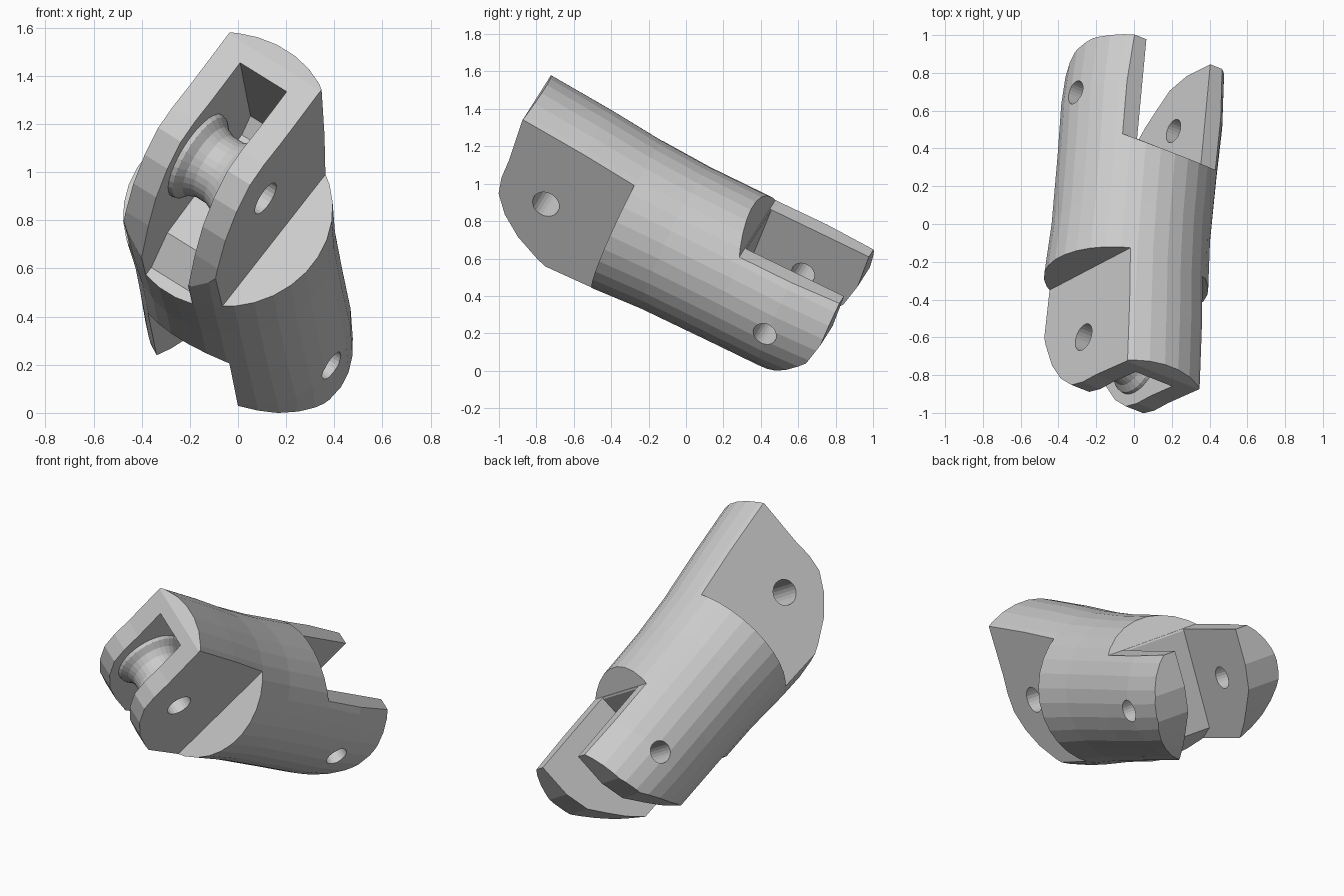
import bpy, bmesh, math
from mathutils import Matrix, Vector

if "Cube" in bpy.data.objects:
    bpy.data.objects.remove(bpy.data.objects["Cube"], do_unlink=True)

grey = bpy.data.materials.new("light_grey")
grey.use_nodes = True
colour = (0.6, 0.6, 0.6, 1)
grey.diffuse_color = colour
grey.node_tree.nodes["Principled BSDF"].inputs["Base Color"].default_value = colour

# Local frame: X along the pins, Y from front to back, Z across the link
pin = Vector((0.805, -0.317, -0.5)).normalized()
length = Vector((0.085, 0.9, -0.435))
length = (length - pin * length.dot(pin)).normalized()
across = pin.cross(length)
frame = Matrix((pin, length, across)).transposed().to_4x4()
frame.translation = (-0.018, -0.0575, 0.715)


def loft(name, rings):
    """Skin a closed solid over equal rings of points."""
    bm = bmesh.new()
    loops = [[bm.verts.new(p) for p in ring] for ring in rings]
    count = len(loops[0])
    for a, b in zip(loops, loops[1:]):
        for i in range(count):
            j = (i + 1) % count
            bm.faces.new((a[i], a[j], b[j], b[i]))
    bm.faces.new(loops[0])
    bm.faces.new(loops[-1])
    bmesh.ops.recalc_face_normals(bm, faces=bm.faces)
    mesh = bpy.data.meshes.new(name)
    bm.to_mesh(mesh)
    bm.free()
    mesh.materials.append(grey)
    obj = bpy.data.objects.new(name, mesh)
    bpy.context.collection.objects.link(obj)
    return obj


def prism(name, outline, x0, x1):
    """Extrude a (y, z) outline along the pin direction."""
    return loft(name, [[(x, y, z) for y, z in outline] for x in (x0, x1)])


def turned(name, profile, y, sides=32):
    """Turn an (x, radius) profile about a pin."""
    angles = [math.tau * i / sides for i in range(sides)]
    return loft(name, [[(x, y + r * math.cos(a), r * math.sin(a)) for a in angles]
                       for x, r in profile])


def boolean(target, cutter, operation="DIFFERENCE"):
    mod = target.modifiers.new("cut", "BOOLEAN")
    mod.operation = operation
    mod.solver = "EXACT"
    mod.object = cutter
    bpy.context.view_layer.objects.active = target
    bpy.ops.object.modifier_apply(modifier=mod.name)
    bpy.data.objects.remove(cutter, do_unlink=True)


# Tapered round body: y, half width, half height, height offset
sections = [(-1.05, .45, .49, .03), (-.6, .45, .46, .015), (-.28, .437, .437, 0),
            (0, .425, .42, 0), (.4, .43, .415, 0), (.7, .44, .41, 0), (1.05, .42, .395, 0)]
angles = [math.tau * (i + 0.5) / 32 for i in range(32)]
body = loft("link_body", [[(w * math.cos(a), y, c + h * math.sin(a)) for a in angles]
                          for y, w, h, c in sections])

# Rounded ends
ends = [(-.45, -.6), (-.45, -.42), (-.62, -.35), (-.76, -.275), (-.87, -.18),
        (-.944, -.073), (-.962, .03), (-.96, .15), (-.975, .43), (-.93, .6),
        (.975, .6), (.985, .08), (.95, -.07), (.87, -.18), (.8, -.27), (.7, -.37), (.6, -.6)]
boolean(body, prism("end_outline", ends, -1, 1), "INTERSECT")

# Flats on both sides of the front end
flat = [(-1.3, -.8), (-.285, -.8), (-.285, .8), (-1.3, .8)]
for side in (-1, 1):
    boolean(body, prism("flat_cutter", flat, side * .237, side * .8))

# Front slot, closed along its upper rim
front_slot = [(-1.3, -.8), (-.24, -.8), (-.27, -.38), (-.38, -.25), (-.4, 0),
              (-.4, .28), (-.46, .35), (-1.3, .35)]
boolean(body, prism("front_slot_cutter", front_slot, -.12, .12))

# Back fork slot and the lowered tops of its prongs
back_slot = [(1.3, .8), (.3, .8), (.32, .42), (.4, .28), (.4, -.3), (.17, -.44),
             (.15, -.8), (1.3, -.8)]
boolean(body, prism("back_slot_cutter", back_slot, -.21, .21))
prong_top = [(1.3, .8), (.3, .8), (.32, .42), (.39, .29), (1.3, .29)]
boolean(body, prism("prong_top_cutter", prong_top, -.7, .7))

# Waisted spool between the front cheeks
waist = [(-.125, .2), (-.1, .195), (-.07, .165), (-.03, .148),
         (.03, .148), (.07, .165), (.1, .195), (.125, .2)]
spool = turned("pulley_spool", waist, -.687)

# Pin holes
for target, y, radius in ((body, -.687, .075), (spool, -.687, .075), (body, .687, .065)):
    boolean(target, turned("pin_cutter", [(-.8, radius), (.8, radius)], y, 24))

# Stand the link in its leaning pose
for obj in (body, spool):
    obj.data.transform(frame)
low = min(v.co.z for v in body.data.vertices)
for obj in (body, spool):
    obj.data.transform(Matrix.Translation((0, 0, -low)))
